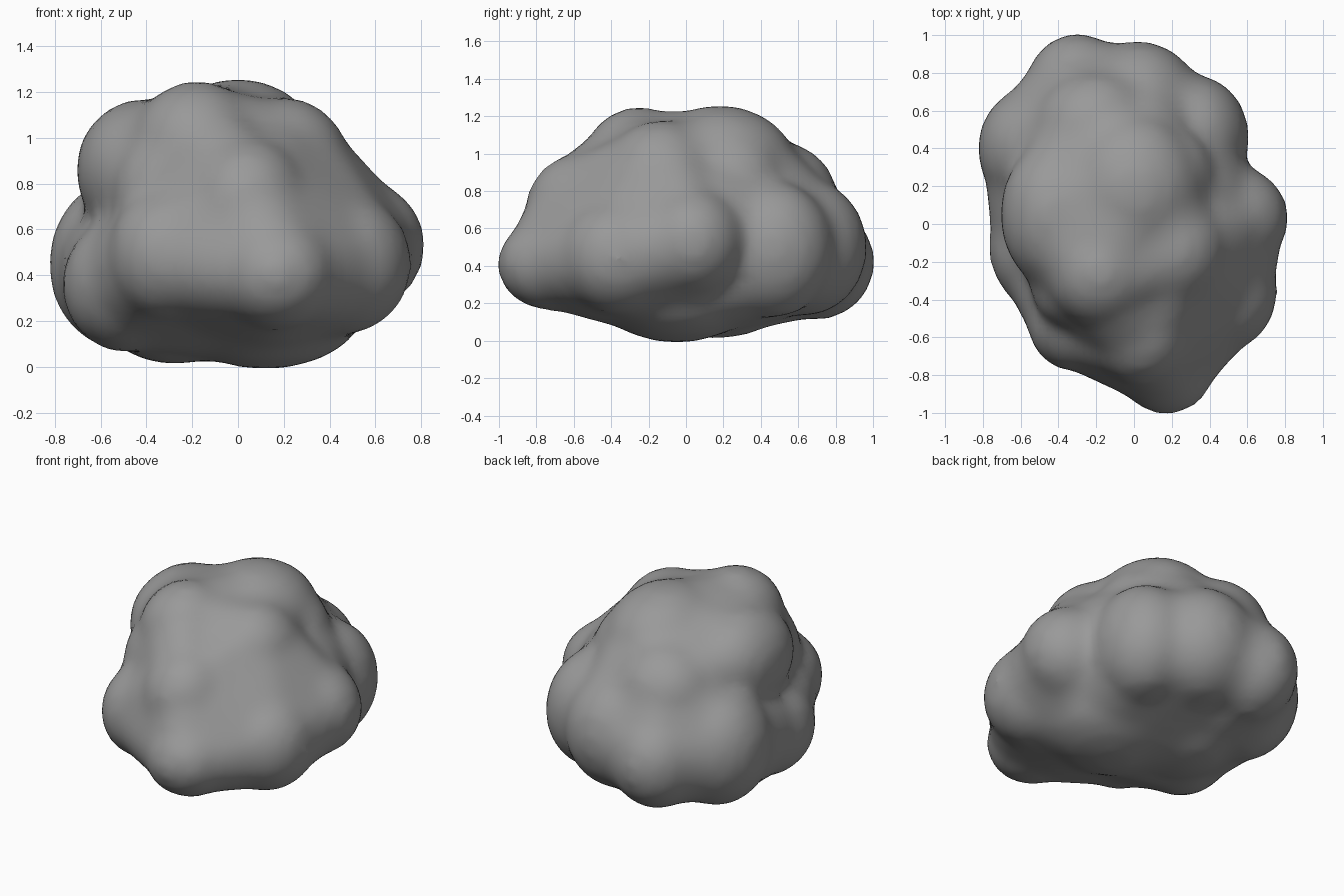
import bpy
import bmesh
from mathutils import Vector

cube = bpy.data.objects.get("Cube")
if cube:
    bpy.data.objects.remove(cube, do_unlink=True)

# One flat grey for the whole body
grey = bpy.data.materials.new("stone grey")
grey.use_nodes = True
colour = (0.32, 0.32, 0.32, 1)
grey.diffuse_color = colour
bsdf = next(n for n in grey.node_tree.nodes if n.type == "BSDF_PRINCIPLED")
bsdf.inputs["Base Color"].default_value = colour
bsdf.inputs["Roughness"].default_value = 0.9

# Bulges of the boulder: centre, radii
LUMPS = {
    "core": ((0, .03, .56), (.64, .7, .5)),
    "nose": ((.17, -.72, .41), (.26, .28, .24)),
    "brow": ((.04, -.54, .7), (.27, .31, .3)),
    "right brow": ((-.29, -.32, .74), (.25, .24, .3)),
    "front crown": ((-.18, -.25, .96), (.28, .29, .28)),
    "rear crown": ((0, .18, .93), (.36, .4, .32)),
    "right shoulder": ((-.42, .05, .86), (.28, .38, .3)),
    "right flank": ((-.49, -.12, .36), (.27, .32, .29)),
    "right front": ((-.32, -.5, .49), (.24, .27, .28)),
    "right rear": ((-.5, .4, .45), (.32, .33, .37)),
    "rear right": ((-.3, .7, .42), (.27, .3, .3)),
    "rear middle": ((.02, .63, .5), (.33, .33, .36)),
    "rear left": ((.32, .46, .49), (.28, .32, .36)),
    "left flank": ((.5, .03, .53), (.31, .28, .29)),
    "left front": ((.46, -.36, .45), (.29, .31, .3)),
    "left shoulder": ((.2, -.13, .88), (.28, .3, .29)),
    "left rear shoulder": ((.16, .25, .84), (.26, .28, .27)),
    "rear shoulder": ((-.2, .48, .76), (.33, .32, .3)),
    "underside": ((.12, -.05, .25), (.42, .42, .25)),
    "right underside": ((-.28, .15, .24), (.3, .4, .22)),
}

# Neighbouring bulges joined by shallow webs
WEBS = [
    ("front crown", "left shoulder"),
    ("front crown", "brow", "right brow"),
    ("brow", "left shoulder"),
    ("front crown", "right brow", "right shoulder"),
    ("rear crown", "left shoulder"),
    ("front crown", "rear crown", "right shoulder"),
    ("rear crown", "rear shoulder", "right shoulder"),
    ("rear shoulder", "right rear"),
    ("rear shoulder", "rear right", "right rear"),
    ("rear shoulder", "rear right", "rear middle"),
    ("rear crown", "rear middle"),
    ("rear left", "rear middle"),
    ("left shoulder", "left front", "left flank"),
    ("left shoulder", "brow", "left front"),
    ("brow", "nose", "left front"),
    ("brow", "nose", "right front"),
    ("underside", "nose", "left front"),
    ("underside", "nose", "right front"),
    ("underside", "left front", "left flank"),
    ("underside", "rear left", "rear middle"),
    ("underside", "right underside", "rear middle"),
    ("right underside", "rear right", "right rear"),
    ("right underside", "right flank", "right rear"),
    ("underside", "right flank", "right front"),
]
SWELL = 0.012   # makes up for the softening below
WEB_SCALE = 0.92

ball = bmesh.new()
bmesh.ops.create_icosphere(ball, subdivisions=3, radius=1)
DIRECTIONS = [v.co.copy() for v in ball.verts]
ball.free()


def add_hull(bm, names, scale):
    """Wrap one skin around the named lumps."""
    verts = []
    for name in names:
        centre, radii = LUMPS[name]
        size = Vector([(r + SWELL) * scale for r in radii])
        verts += [bm.verts.new(Vector(centre) + d * size) for d in DIRECTIONS]
    hull = bmesh.ops.convex_hull(bm, input=verts)
    inside = {g for g in hull["geom_interior"] if isinstance(g, bmesh.types.BMVert)}
    bmesh.ops.delete(bm, geom=list(inside), context="VERTS")


bm = bmesh.new()
for lump in LUMPS:
    add_hull(bm, [lump], 1)
for web in WEBS:
    add_hull(bm, web, WEB_SCALE)
bmesh.ops.recalc_face_normals(bm, faces=bm.faces)
mesh = bpy.data.meshes.new("boulder")
bm.to_mesh(mesh)
bm.free()
boulder = bpy.data.objects.new("boulder", mesh)
bpy.context.collection.objects.link(boulder)

# Fuse the lumps into one skin and soften the creases
remesh = boulder.modifiers.new("fuse", "REMESH")
remesh.mode = "VOXEL"
remesh.voxel_size = 0.04
smooth = boulder.modifiers.new("soften", "SMOOTH")
smooth.factor = 0.5
smooth.iterations = 9
bpy.context.view_layer.update()
graph = bpy.context.evaluated_depsgraph_get()
skin = bpy.data.meshes.new_from_object(boulder.evaluated_get(graph))
boulder.modifiers.clear()
boulder.data = skin

skin.materials.clear()
skin.materials.append(grey)
for face in skin.polygons:
    face.material_index = 0
    face.use_smooth = True
